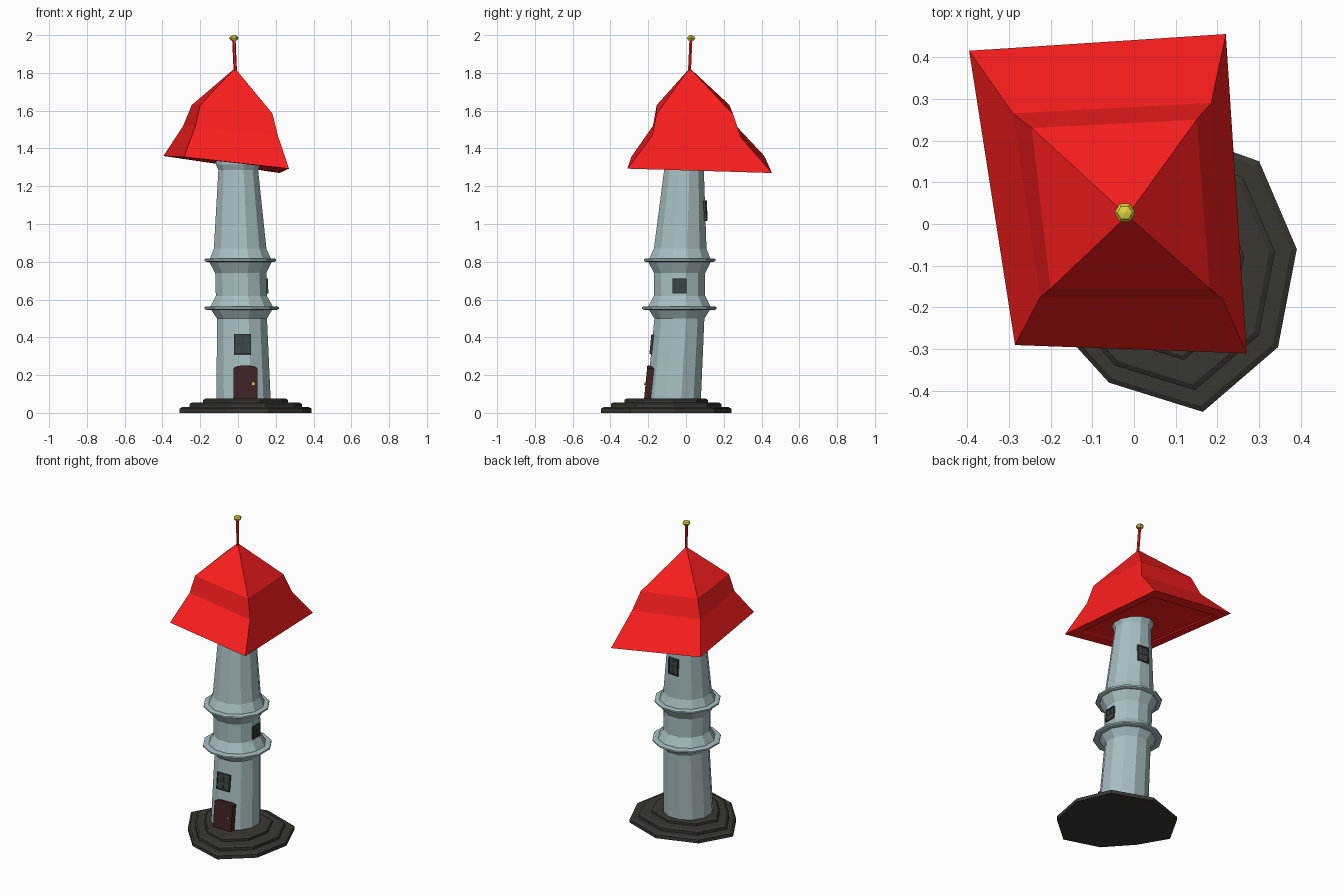
import bpy, math
from mathutils import Vector, Matrix

if "Cube" in bpy.data.objects:
    bpy.data.objects.remove(bpy.data.objects["Cube"])

N = 12  # sides of the tower, flat faces towards front, right and back


def material(name, rgb):
    m = bpy.data.materials.new(name)
    m.diffuse_color = (*rgb, 1)
    m.use_nodes = True
    m.node_tree.nodes["Principled BSDF"].inputs["Base Color"].default_value = m.diffuse_color
    return m


STONE = material("pale_stone", (0.39, 0.52, 0.54))
ROOF = material("red_roof", (0.97, 0.013, 0.013))
BASE = material("dark_base", (0.042, 0.039, 0.031))
WOOD = material("dark_wood", (0.05, 0.017, 0.017))
PANE = material("dark_window", (0.045, 0.06, 0.063))
BAR = material("window_bar", (0.035, 0.047, 0.049))
GOLD = material("gold", (0.75, 0.68, 0.05))


def mesh_object(name, verts, faces, mat):
    me = bpy.data.meshes.new(name)
    me.from_pydata(verts, [], faces)
    me.materials.append(mat)
    ob = bpy.data.objects.new(name, me)
    bpy.context.collection.objects.link(ob)
    return ob


def loft(name, rings, mat):
    """Skin between closed rings of equal point count, capped at both ends."""
    n = len(rings[0])
    verts = [tuple(p) for r in rings for p in r]
    faces = [(k * n + i, k * n + (i + 1) % n, (k + 1) * n + (i + 1) % n, (k + 1) * n + i)
             for k in range(len(rings) - 1) for i in range(n)]
    faces += [tuple(range(n))[::-1], tuple(range((len(rings) - 1) * n, len(rings) * n))]
    return mesh_object(name, verts, faces, mat)


def lerp_table(table, z):
    for a, b in zip(table, table[1:]):
        if z <= b[0]:
            t = max(0, (z - a[0]) / (b[0] - a[0]))
            return [p + (q - p) * t for p, q in zip(a[1:], b[1:])]
    return list(table[-1][1:])


# leaning axis (z, x, y) and tower profile (z, radius)
AXIS = [(0.07, 0.03, -0.066), (0.5, 0.021, -0.035), (0.8, 0.013, -0.034), (1.3, 0.001, -0.01)]
PROFILE = [(0.05, 0.149), (0.5, 0.137), (0.55, 0.17), (0.565, 0.17), (0.62, 0.14),
           (0.74, 0.14), (0.80, 0.172), (0.82, 0.166), (0.87, 0.144), (1.285, 0.109),
           (1.315, 0.122), (1.36, 0.122)]


def ring(z, r):
    x, y = lerp_table(AXIS, z)
    angles = [2 * math.pi * (i + 0.5) / N for i in range(N)]
    return [(x + r * math.cos(a), y + r * math.sin(a), z) for a in angles]


# tower shaft and its two ledges
loft("tower_shaft", [ring(z, r) for z, r in PROFILE], STONE)
for name, z, r in (("lower_ledge", 0.546, 0.204), ("upper_ledge", 0.80, 0.196)):
    loft(name, [ring(z, r - 0.01), ring(z + 0.004, r), ring(z + 0.014, r), ring(z + 0.018, r - 0.01)], STONE)

# stepped irregular base
OUTLINE = [(0.165, -0.45), (0.345, -0.295), (0.39, -0.06), (0.30, 0.15), (0.05, 0.24),
           (-0.20, 0.155), (-0.31, -0.04), (-0.205, -0.22), (-0.06, -0.38)]


def base_ring(s, z):
    return [(0.04 + (x - 0.04) * s, -0.105 + (y + 0.105) * s, z) for x, y in OUTLINE]


STEPS = [(1, 0), (1, 0.022), (0.96, 0.03), (0.85, 0.03), (0.85, 0.047), (0.81, 0.055),
         (0.64, 0.055), (0.64, 0.069), (0.61, 0.075)]
loft("stepped_base", [base_ring(s, z) for s, z in STEPS], BASE)

# crooked four-sided roof with a recessed underside
eave = [(-0.285, -0.29, 1.355), (0.27, -0.31, 1.293), (0.22, 0.455, 1.27), (-0.395, 0.415, 1.36)]
mid = [(-0.225, -0.175, 1.52), (0.212, -0.18, 1.465), (0.185, 0.29, 1.46), (-0.29, 0.265, 1.52)]
top = [(-0.2, -0.155, 1.63), (0.182, -0.155, 1.585), (0.15, 0.25, 1.58), (-0.245, 0.23, 1.63)]
apex = Vector((-0.016, 0.02, 1.825))
centre = sum((Vector(p) for p in eave), Vector()) / 4
lip = [centre + (Vector(p) - centre) * 0.8 for p in eave]
recess = [centre + (p - centre) * 0.95 + Vector((0, 0, 0.008)) for p in lip]
tip = [apex + (Vector(p) - apex) * 0.02 for p in top]
loft("roof", [recess, lip, eave, mid, top, tip], ROOF)

# slightly leaning pole and gold ball
loft("roof_pole", [[(x + 0.009 * math.cos(i * math.pi / 3), y + 0.009 * math.sin(i * math.pi / 3), z)
                    for i in range(6)] for x, y, z in ((-0.014, 0.018, 1.80), (-0.022, 0.026, 1.98))], ROOF)
bpy.ops.mesh.primitive_uv_sphere_add(segments=6, ring_count=4, radius=0.025, location=(-0.022, 0.027, 1.984),
                                     rotation=(0, 0, math.radians(30)))
ball = bpy.context.object
ball.name = "pole_ball"
ball.scale.z = 0.64
ball.data.materials.append(GOLD)


def wall_frame(z, deg):
    """Matrix on a tower face: x along the wall, y up it, z outwards."""
    a = math.radians(deg)

    def point(h):
        x, y = lerp_table(AXIS, h)
        r = lerp_table(PROFILE, h)[0] * math.cos(math.pi / N)
        return Vector((x + r * math.cos(a), y + r * math.sin(a), h))
    u = Vector((-math.sin(a), math.cos(a), 0))
    n = u.cross(point(z + 0.03) - point(z - 0.03)).normalized()
    m = Matrix((u, n.cross(u), n)).transposed().to_4x4()
    m.translation = point(z)
    return m


def panel(name, frame, outline, near, far, mat):
    ob = loft(name, [[(x, y, d) for x, y in outline] for d in (near, far)], mat)
    ob.matrix_world = frame
    return ob


def rect(w, h, x=0, y=0):
    return [(x - w / 2, y - h / 2), (x + w / 2, y - h / 2), (x + w / 2, y + h / 2), (x - w / 2, y + h / 2)]


# windows with crossed bars and a frame
for name, z, deg, w, h in (("front_window", 0.363, -90, 0.09, 0.105),
                           ("side_window", 0.672, 0, 0.075, 0.078),
                           ("back_window", 1.07, 85, 0.072, 0.105)):
    f = wall_frame(z, deg)
    panel(name, f, rect(w, h), -0.02, 0.004, PANE)
    panel(name + "_upright_bar", f, rect(0.005, h), 0, 0.006, BAR)
    panel(name + "_cross_bar", f, rect(w, 0.005), 0, 0.006, BAR)
    for s in (-1, 1):
        panel(name + "_jamb", f, rect(0.007, h, s * (w / 2 - 0.003)), -0.02, 0.008, BAR)
        panel(name + "_rail", f, rect(w, 0.007, 0, s * (h / 2 - 0.003)), -0.02, 0.008, BAR)

# door with slightly arched top, and its knob
f = wall_frame(0.16, -90)
f.translation.x += 0.012
half = [(0.064, -0.09), (0.064, 0.076), (0.045, 0.087), (0.016, 0.09)]
panel("door", f, half + [(-x, y) for x, y in reversed(half)], -0.03, 0.013, WOOD)
panel("door_knob", f, rect(0.012, 0.012, 0.04, -0.008), 0.01, 0.02, GOLD)
